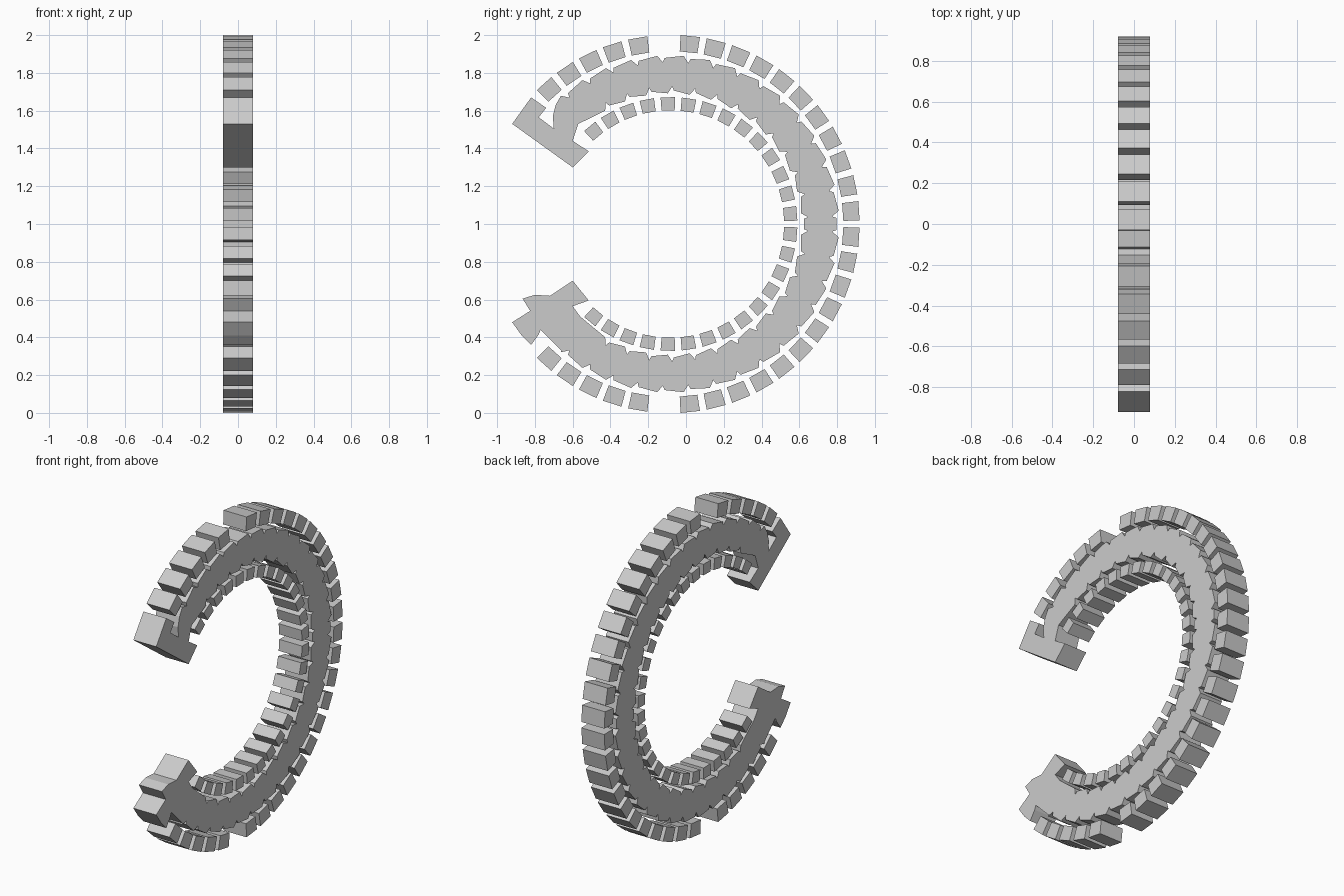
import bpy
import bmesh
from math import cos, sin, radians

old = bpy.data.objects.get("Cube")
if old:
    bpy.data.objects.remove(old, do_unlink=True)

CENTRE_Y, CENTRE_Z, HALF = -0.082, 1.0, 0.079

grey = bpy.data.materials.new("plain grey")
grey.use_nodes = True
colour = (0.6, 0.6, 0.6, 1)
grey.diffuse_color = colour
grey.node_tree.nodes["Principled BSDF"].inputs["Base Color"].default_value = colour


def polar(angle, radius):
    a = radians(angle)
    return (CENTRE_Y + radius * cos(a), CENTRE_Z + radius * sin(a))


def make_prisms(name, outlines):
    """Extrude side outlines (y, z) across the thickness into one object."""
    bm = bmesh.new()
    for outline in outlines:
        face = bm.faces.new([bm.verts.new((-HALF, y, z)) for y, z in outline])
        side = bmesh.ops.extrude_face_region(bm, geom=[face])
        verts = [v for v in side["geom"] if isinstance(v, bmesh.types.BMVert)]
        bmesh.ops.translate(bm, vec=(2 * HALF, 0, 0), verts=verts)
    bmesh.ops.recalc_face_normals(bm, faces=bm.faces)
    mesh = bpy.data.meshes.new(name)
    bm.to_mesh(mesh)
    bm.free()
    mesh.materials.append(grey)
    obj = bpy.data.objects.new(name, mesh)
    bpy.context.collection.objects.link(obj)
    return obj


def block_row(name, pitch, count, half_angle, inner, outer, skip=()):
    """Ring of separate wedge blocks, symmetric about the middle plane."""
    outlines = []
    for k in range(count):
        if k in skip:
            continue
        for sign in (1, -1):
            a = sign * pitch * (k + 0.5)
            outlines.append([polar(a - half_angle, inner), polar(a - half_angle, outer),
                             polar(a + half_angle, outer), polar(a + half_angle, inner)])
    return make_prisms(name, outlines)


def toothed_arc(pitch, first, count, peak, notch, base):
    """Hooked edge running from the top end round to the bottom end."""
    upper = []
    for k in reversed(range(count)):
        a = first + pitch * k
        upper += [(a, peak), (a - 0.2 * pitch, notch), (a - 0.27 * pitch, base)]
    lower = [(-a, r) for a, r in reversed(upper)]
    return [polar(a, r) for a, r in upper + lower]


# Separate blocks along both rims, with one outer gap at top and bottom
block_row("outer_blocks", 8, 17, 2.95, 0.915, 1.0015, skip=(11,))
block_row("inner_blocks", 9.6, 14, 3.3, 0.602, 0.672)

# Main band with hooked edges and the two shaped ends
outer_edge = toothed_arc(9, 4.5, 15, 0.893, 0.857, 0.88)
inner_edge = toothed_arc(9.6, 4.8, 13, 0.692, 0.728, 0.707)
lower_end = [(-0.66, 0.33), (-0.77, 0.44), (-0.78, 0.415), (-0.82, 0.36), (-0.87, 0.41),
             (-0.92, 0.48), (-0.825, 0.54), (-0.865, 0.605), (-0.8, 0.625),
             (-0.72, 0.62), (-0.6, 0.70), (-0.515, 0.595), (-0.6, 0.565), (-0.56, 0.51)]
upper_end = [(-0.57, 1.53), (-0.6, 1.44), (-0.515, 1.385), (-0.6, 1.30), (-0.92, 1.53),
             (-0.87, 1.60), (-0.82, 1.67), (-0.74, 1.615), (-0.78, 1.565), (-0.70, 1.505),
             (-0.705, 1.57), (-0.69, 1.63)]
make_prisms("main_band", [outer_edge + lower_end + inner_edge[::-1] + upper_end])
